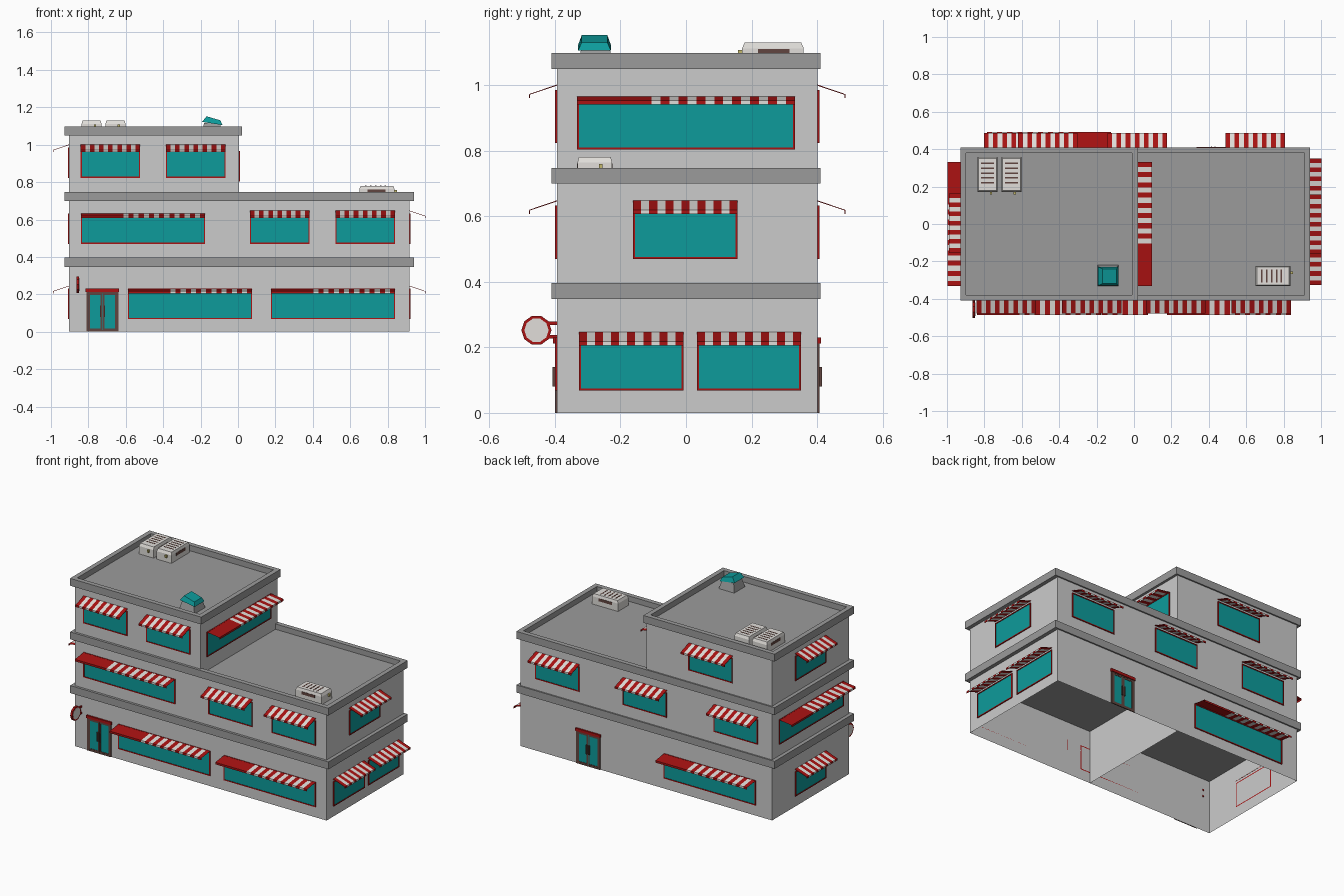
import bpy, bmesh, math
from mathutils import Matrix

if "Cube" in bpy.data.objects:
    bpy.data.objects.remove(bpy.data.objects["Cube"])


def material(name, rgb):
    m = bpy.data.materials.new(name)
    m.diffuse_color = (*rgb, 1)
    m.use_nodes = True
    m.node_tree.nodes["Principled BSDF"].inputs["Base Color"].default_value = m.diffuse_color
    return m


RED = material("red", (0.4, 0.006, 0.006))
WHITE = material("white", (0.75, 0.73, 0.7))
TEAL = material("teal", (0.004, 0.33, 0.33))
BROWN = material("brown", (0.12, 0.06, 0.05))
TRIM = material("trim_grey", (0.33, 0.33, 0.33))
YELLOW = material("yellow", (0.55, 0.48, 0.15))


def finish(name, bm, mats=(), loc=(0, 0, 0), rot=0):
    me = bpy.data.meshes.new(name)
    bm.to_mesh(me)
    bm.free()
    for m in mats:
        me.materials.append(m)
    ob = bpy.data.objects.new(name, me)
    bpy.context.collection.objects.link(ob)
    ob.location = loc
    ob.rotation_euler.z = math.radians(rot)
    return ob


def box(bm, lo, hi, mat=0, taper=1.0):
    """Box between two corners; taper scales the top face."""
    size = [b - a for a, b in zip(lo, hi)]
    mid = [(a + b) / 2 for a, b in zip(lo, hi)]
    vs = bmesh.ops.create_cube(bm, size=1)["verts"]
    for v in vs:
        k = taper if v.co.z > 0 else 1
        v.co = [mid[i] + v.co[i] * size[i] * (k if i < 2 else 1) for i in range(3)]
    faces = {f for v in vs for f in v.link_faces}
    for f in faces:
        f.material_index = mat
    return faces


def quad(bm, pts, mat):
    bm.faces.new([bm.verts.new(p) for p in pts]).material_index = mat


# Wall extents
X0, XM, X1, Y0, Y1 = -0.904, 0.005, 0.917, -0.394, 0.401


def walls(name, x0, x1, z0, z1):
    bm = bmesh.new()
    faces = box(bm, (x0, Y0, z0), (x1, Y1, z1))
    bmesh.ops.delete(bm, geom=[f for f in faces if abs(f.normal.z) > 0.5 or
                               abs(sum(v.co.z for v in f.verts) / 4 - (z0 + z1) / 2) > 0.01],
                     context='FACES_ONLY')
    finish(name, bm)


def cornice(name, x0, x1, z0, z1, deck=None):
    bm = bmesh.new()
    faces = box(bm, (x0, -0.41, z0), (x1, 0.41, z1))
    if deck:
        top = max(faces, key=lambda f: f.calc_center_median().z)
        bmesh.ops.inset_individual(bm, faces=[top], thickness=0.043)
        inner = bmesh.ops.extrude_discrete_faces(bm, faces=[top])["faces"][0]
        loops = list(inner.verts)
        rim = [e for e in bm.edges if e.is_boundary and e not in inner.edges[:]]
        for v in loops:
            v.co.z = deck
        own = list(inner.edges)
        rim = [e for e in rim if e not in own]
        if rim:
            bmesh.ops.bridge_loops(bm, edges=rim + own)
    bmesh.ops.recalc_face_normals(bm, faces=bm.faces)
    finish(name, bm, [TRIM])


# Building shell: open underneath, with a party wall in the middle
walls("ground_left_walls", X0, XM, 0, 0.36)
walls("ground_right_walls", XM, X1, 0, 0.36)
walls("middle_walls", X0, X1, 0.39, 0.71)
walls("tower_walls", X0, XM, 0.705, 1.06)
cornice("ground_cornice", -0.928, 0.941, 0.347, 0.396)
cornice("middle_roof", -0.928, 0.941, 0.699, 0.747, 0.712)
cornice("tower_roof", -0.928, 0.021, 1.049, 1.097, 1.06)


def place(side, c, z):
    return {"front": ((c, Y0, z), 0), "right": ((X1, c, z), 90), "back": ((c, Y1, z), 180),
            "left": ((X0, c, z), 270), "tower": ((XM, c, z), 90)}[side]


def frame(bm, x0, x1, z0, z1, t, d, mat=0):
    box(bm, (x0, -d, z0), (x0 + t, 0, z1), mat)
    box(bm, (x1 - t, -d, z0), (x1, 0, z1), mat)
    box(bm, (x0 + t, -d, z0), (x1 - t, 0, z0 + t), mat)
    box(bm, (x0 + t, -d, z1 - t), (x1 - t, 0, z1), mat)


def window(side, c, z, big=False):
    """Glazed window with a striped awning; big ones start with a plain red stretch."""
    loc, rot = place(side, c, z)
    w = 0.332 if big else 0.159
    top, lip, low, out = (0.162, 0.15, 0.137, 0.092) if big else (0.178, 0.149, 0.137, 0.085)
    bm = bmesh.new()
    frame(bm, -w, w, 0, 0.162, 0.006, 0.006)
    finish(side + "_window_frame", bm, [RED], loc, rot)
    bm = bmesh.new()
    quad(bm, [(-w, -.003, 0), (w, -.003, 0), (w, -.003, .16), (-w, -.003, .16)], 0)
    finish(side + "_window_glass", bm, [TEAL], loc, rot)
    start, n = (-w + 0.227, 16) if big else (-w, 13)
    step = (w - start) / n
    strips = [(start + i * step, start + (i + 1) * step, (i + big) % 2) for i in range(n)]
    if big:
        strips.append((-w, start, 0))
    bm = bmesh.new()
    for a, b, m in strips:
        quad(bm, [(a, -out, lip), (b, -out, lip), (b, 0, top), (a, 0, top)], m)
        quad(bm, [(a, -out, low), (b, -out, low), (b, -out, lip), (a, -out, lip)], m)
    bmesh.ops.remove_doubles(bm, verts=bm.verts, dist=1e-4)
    ob = finish(side + "_awning", bm, [RED, WHITE], loc, rot)
    if not big:
        ob.modifiers.new("thickness", 'SOLIDIFY').thickness = 0.003


G, M, T = 0.068, 0.47, 0.823  # sill heights per floor
for side, c, z, big in [
        ("front", -0.256, G, True), ("front", 0.508, G, True), ("front", -0.508, M, True),
        ("front", 0.223, M, False), ("front", 0.68, M, False),
        ("front", -0.682, T, False), ("front", -0.226, T, False),
        ("right", -0.167, G, False), ("right", 0.192, G, False), ("right", -0.002, M, False),
        ("tower", 0, 0.803, True),
        ("back", -0.455, G, True), ("back", -0.643, M, False), ("back", 0.017, M, False),
        ("back", 0.648, M, False), ("back", -0.46, T, False),
        ("left", 0.005, G, False), ("left", 0, M, True), ("left", 0.005, T, False)]:
    window(side, c, z, big)


# Double doors
for side, c in (("front", -0.725), ("back", 0.424)):
    loc, rot = place(side, c, 0)
    bm = bmesh.new()
    frame(bm, -0.086, 0.086, 0, 0.215, 0.01, 0.006)
    box(bm, (-0.09, -0.011, 0.212), (0.09, 0, 0.23), 1)
    for s in (-1, 1):
        xs = sorted((s * 0.001, s * 0.076))
        frame(bm, xs[0], xs[1], 0.008, 0.206, 0.009, 0.005)
        hs = sorted((s * 0.006, s * 0.013))
        box(bm, (hs[0], -0.013, 0.08), (hs[1], -0.005, 0.14), 0)
    finish(side + "_door_frame", bm, [BROWN, RED], loc, rot)
    bm = bmesh.new()
    quad(bm, [(-.08, -.003, 0), (.08, -.003, 0), (.08, -.003, .21), (-.08, -.003, .21)], 0)
    finish(side + "_door_glass", bm, [TEAL], loc, rot)

# Round hanging sign on two brackets
bm = bmesh.new()
turn = Matrix.Translation((-0.856, -0.456, 0.252)) @ Matrix.Rotation(math.pi / 2, 4, 'Y')
for r, d, m in ((0.046, 0.014, 0), (0.037, 0.016, 1)):
    vs = bmesh.ops.create_cone(bm, cap_ends=True, segments=10, radius1=r, radius2=r,
                               depth=d, matrix=turn)["verts"]
    for f in {f for v in vs for f in v.link_faces}:
        f.material_index = m
for z in (0.232, 0.273):
    box(bm, (-0.86, -0.418, z - 0.005), (-0.852, Y0 + 0.004, z + 0.005), 0)
finish("hanging_sign", bm, [RED, WHITE])


# Roof air conditioners
def air_conditioner(x, y, deck, top, rot):
    h = top - deck
    bm = bmesh.new()
    box(bm, (-0.053, -0.094, 0), (0.053, 0.094, h * 0.75))
    box(bm, (-0.053, -0.094, h * 0.75), (0.053, 0.094, h), 0, 0.92)
    for i in range(5):
        yy = -0.045 + i * 0.026
        box(bm, (-0.034, yy - 0.004, h - 0.002), (0.034, yy + 0.004, h + 0.001), 1)
    for s in (-1, 1):
        xs = sorted((s * 0.05, s * 0.0545))
        box(bm, (xs[0], -0.045, h * 0.45), (xs[1], 0.05, h * 0.72), 1)
    box(bm, (0.012, -0.106, h * 0.45), (0.024, -0.09, h * 0.68), 2)
    finish("air_conditioner", bm, [WHITE, BROWN, YELLOW], (x, y, deck), rot)


air_conditioner(-0.783, 0.265, 1.06, 1.129, 0)
air_conditioner(-0.655, 0.265, 1.06, 1.129, 0)
air_conditioner(0.743, -0.278, 0.712, 0.78, 90)

# Skylight: grey plinth with a tilted glass hood
bm = bmesh.new()
box(bm, (-0.195, -0.332, 1.06), (-0.083, -0.22, 1.115), 0, 0.75)
finish("skylight_base", bm, [TRIM])
bm = bmesh.new()
for v in bmesh.ops.create_cube(bm, size=1)["verts"]:
    left, up, s = v.co.x < 0, v.co.z > 0, (1 if v.co.y > 0 else -1)
    x, z = ((-0.168, 1.152) if up else (-0.192, 1.122)) if left else \
           ((-0.094, 1.13) if up else (-0.083, 1.105))
    v.co = (x, -0.279 + s * (0.039 if up else 0.05), z)
finish("skylight_glass", bm, [TEAL])
